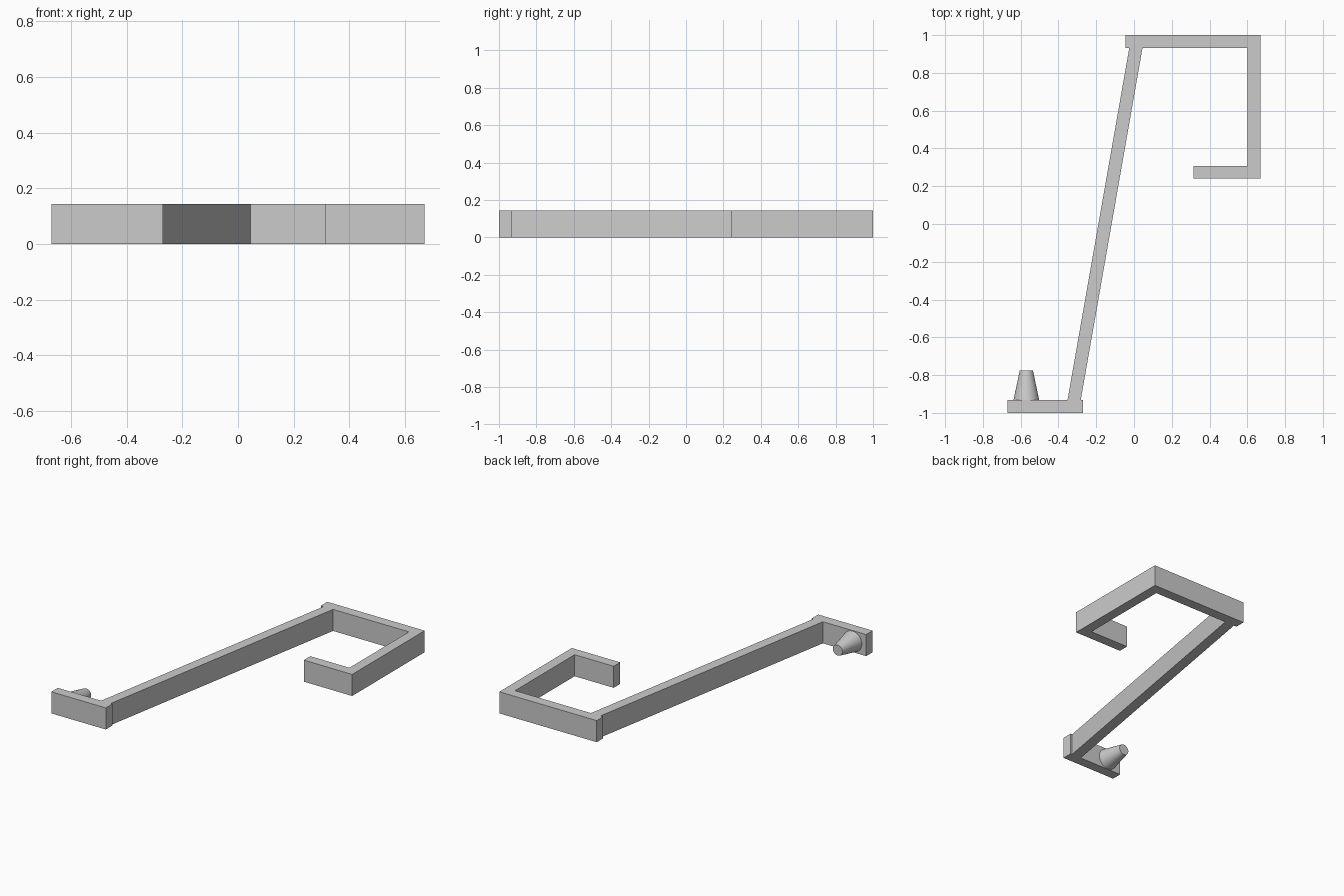
import bpy
import bmesh
from math import pi, radians
from mathutils import Matrix

cube = bpy.data.objects.get("Cube")
if cube:
    bpy.data.objects.remove(cube, do_unlink=True)

HEIGHT = 0.143
WALL = 0.068

# Single plain grey
grey = bpy.data.materials.new("light_grey")
grey.use_nodes = True
colour = (0.6, 0.6, 0.6, 1)
grey.diffuse_color = colour
grey.node_tree.nodes["Principled BSDF"].inputs["Base Color"].default_value = colour


def add_object(name, bm):
    bmesh.ops.recalc_face_normals(bm, faces=bm.faces)
    mesh = bpy.data.meshes.new(name)
    bm.to_mesh(mesh)
    bm.free()
    mesh.materials.append(grey)
    obj = bpy.data.objects.new(name, mesh)
    bpy.context.collection.objects.link(obj)
    return obj


def extrude_outline(name, points):
    bm = bmesh.new()
    face = bm.faces.new([bm.verts.new((x, y, 0)) for x, y in points])
    top = bmesh.ops.extrude_face_region(bm, geom=[face])["geom"]
    verts = [v for v in top if isinstance(v, bmesh.types.BMVert)]
    bmesh.ops.translate(bm, verts=verts, vec=(0, 0, HEIGHT))
    return add_object(name, bm)


# Bracket: foot, slanted shank and square hook as one continuous strip
right, back, tip_y = 0.67, 1.0, 0.24
inner, foot_y, arm_y = right - WALL, -back + WALL, back - WALL
extrude_outline("hook_bracket", [
    (-right, -back), (-0.27, -back), (-0.27, foot_y),      # foot front
    (-0.282, foot_y), (0.045, arm_y),                      # shank, hook side
    (inner, arm_y), (inner, tip_y + WALL),                 # inside of hook
    (0.315, tip_y + WALL), (0.315, tip_y), (right, tip_y), # hook tip
    (right, back), (-0.045, back), (-0.045, arm_y),        # outside of hook
    (-0.025, arm_y), (-0.352, foot_y), (-right, foot_y),   # shank, peg side
])

# Tapered peg on the back of the foot
LENGTH = 0.156
bm = bmesh.new()
bmesh.ops.create_cone(bm, cap_ends=True, segments=48, radius1=0.068,
                      radius2=0.035, depth=LENGTH,
                      matrix=Matrix.Translation((-0.57, foot_y + LENGTH / 2, HEIGHT / 2))
                      @ Matrix.Rotation(-pi / 2, 4, 'X'))
peg = add_object("tapered_peg", bm)
bpy.ops.object.select_all(action='DESELECT')
peg.select_set(True)
bpy.context.view_layer.objects.active = peg
bpy.ops.object.shade_smooth_by_angle(angle=radians(30))
